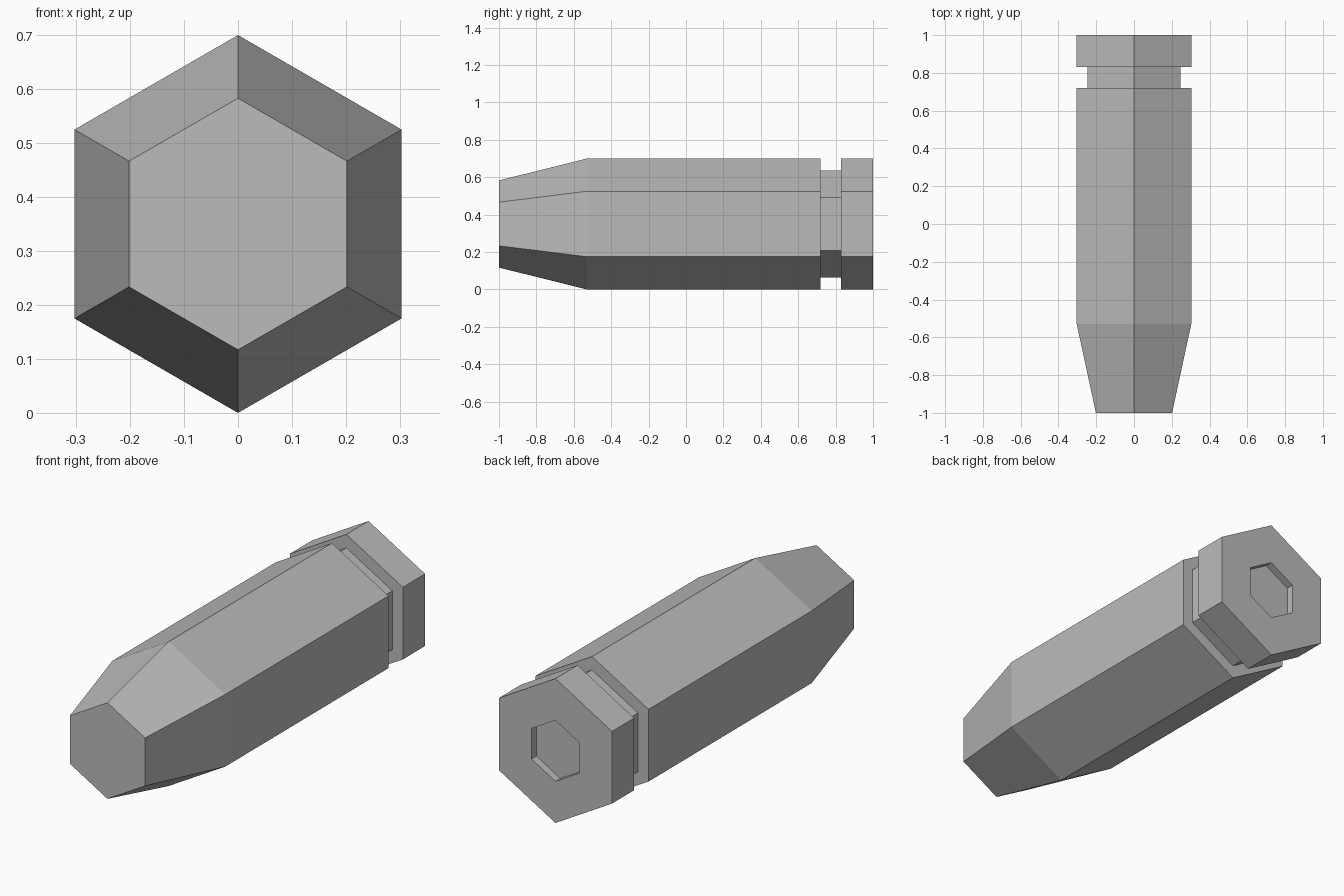
import bpy, bmesh
from math import sin, cos, pi

cube = bpy.data.objects.get("Cube")
if cube:
    bpy.data.objects.remove(cube)

SIDES, R = 6, 0.35

metal = bpy.data.materials.new("grey metal")
metal.use_nodes = True
grey = (0.5, 0.5, 0.5, 1)
metal.diffuse_color = grey
metal.node_tree.nodes["Principled BSDF"].inputs["Base Color"].default_value = grey


def hex_loft(name, profile, cap_start=False, cap_end=False):
    """Join hexagonal rings, given as (y, radius), along the y axis."""
    bm = bmesh.new()
    rings = []
    for y, r in profile:
        angles = [pi / 2 + 2 * pi * i / SIDES for i in range(SIDES)]
        rings.append([bm.verts.new((r * cos(a), y, R + r * sin(a))) for a in angles])
    for a, b in zip(rings, rings[1:]):
        for i in range(SIDES):
            j = (i + 1) % SIDES
            bm.faces.new((a[i], a[j], b[j], b[i]))
    if cap_start:
        bm.faces.new(rings[0][::-1])
    if cap_end:
        bm.faces.new(rings[-1])
    # The loft runs front to back, so its outer side is the reverse winding
    bmesh.ops.recalc_face_normals(bm, faces=bm.faces)
    front = min(bm.faces, key=lambda f: f.calc_center_median().y)
    c = front.calc_center_median()
    if front.normal.dot((c.x, -0.01, c.z - R)) < 0:
        bmesh.ops.reverse_faces(bm, faces=bm.faces)
    mesh = bpy.data.meshes.new(name)
    bm.to_mesh(mesh)
    bm.free()
    mesh.materials.append(metal)
    obj = bpy.data.objects.new(name, mesh)
    bpy.context.collection.objects.link(obj)
    return obj


# Tapered nose with a flat tip
hex_loft("nose", [(-1, 0.233), (-0.53, R)], cap_start=True)

# Straight body, stepping in to the groove
hex_loft("body", [(-0.53, R), (0.72, R), (0.72, 0.285)])

# Groove floor
hex_loft("groove", [(0.72, 0.285), (0.83, 0.285)])

# Rear rim with a shallow hexagonal recess in its back
hex_loft("rim", [(0.83, 0.285), (0.83, R), (1, R), (1, 0.148), (0.963, 0.148)],
         cap_end=True)
